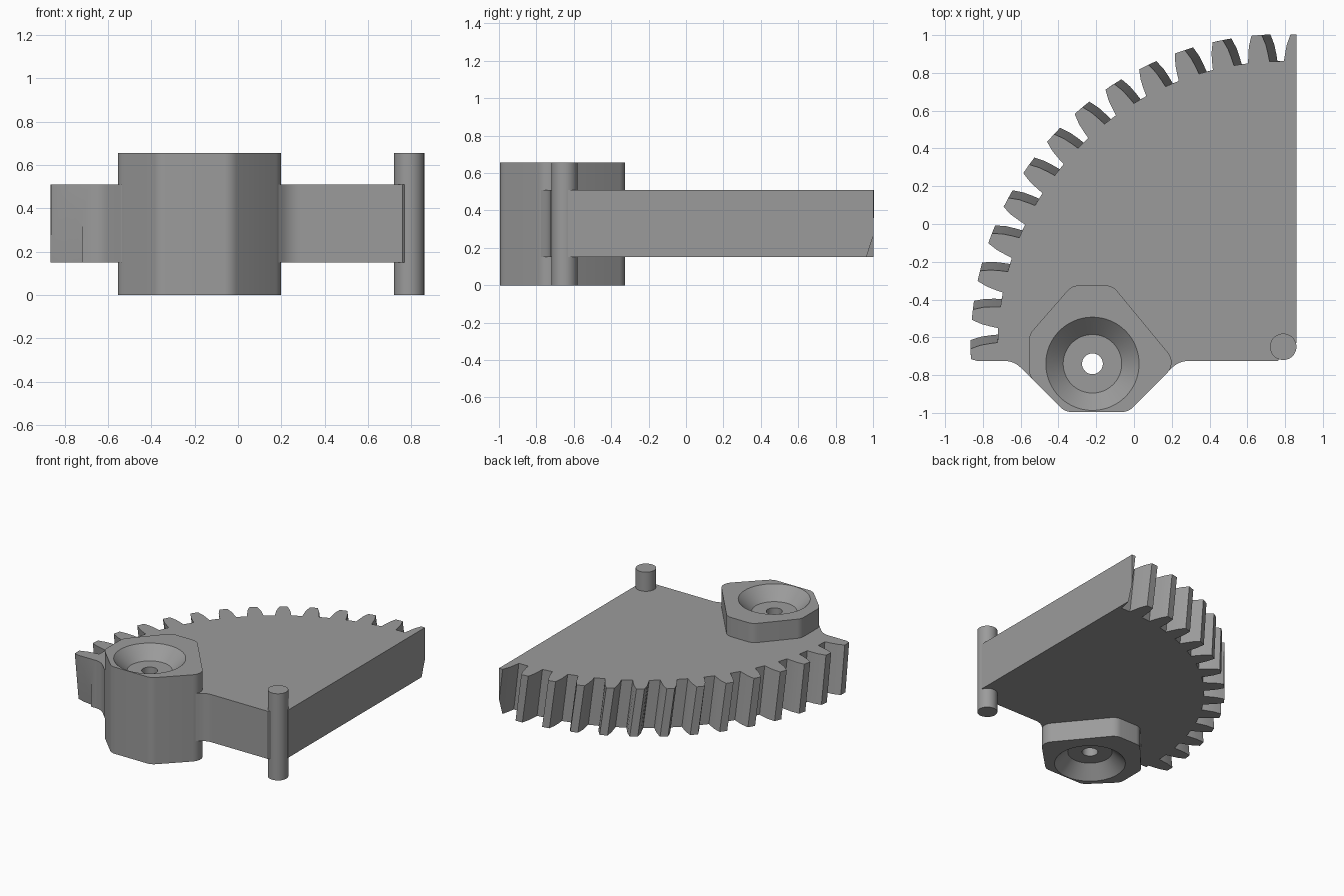
import bpy, bmesh, math
from mathutils import Vector

if "Cube" in bpy.data.objects:
    bpy.data.objects.remove(bpy.data.objects["Cube"])

PIVOT = Vector((0.79, -0.65))      # gear centre
BORE = Vector((-0.22, -0.74))      # hub bore centre
HEIGHT = 0.655
PLATE_Z = (0.15, 0.51)

grey = bpy.data.materials.new("plain grey")
grey.diffuse_color = (0.33, 0.33, 0.33, 1)
grey.use_nodes = True
grey.node_tree.nodes["Principled BSDF"].inputs["Base Color"].default_value = grey.diffuse_color


def loft(name, rings):
    """Closed solid through a list of equal-length rings of 3D points."""
    bm = bmesh.new()
    loops = [[bm.verts.new(p) for p in ring] for ring in rings]
    n = len(loops[0])
    for a, b in zip(loops, loops[1:]):
        for i in range(n):
            j = (i + 1) % n
            bm.faces.new((a[i], a[j], b[j], b[i]))
    bm.faces.new(loops[0][::-1])
    bm.faces.new(loops[-1])
    bmesh.ops.recalc_face_normals(bm, faces=bm.faces)
    me = bpy.data.meshes.new(name)
    bm.to_mesh(me)
    bm.free()
    me.materials.append(grey)
    ob = bpy.data.objects.new(name, me)
    bpy.context.collection.objects.link(ob)
    return ob


def prism(name, pts, z0, z1):
    return loft(name, [[(p[0], p[1], z) for p in pts] for z in (z0, z1)])


def circle(c, r, z, n=64):
    return [(c[0] + r * math.cos(math.tau * i / n),
             c[1] + r * math.sin(math.tau * i / n), z) for i in range(n)]


def rounded(corners, steps=6):
    """Replace each (x, y, radius) corner by an arc."""
    out = []
    for i, (x, y, r) in enumerate(corners):
        p = Vector((x, y))
        if r == 0:
            out.append(p)
            continue
        a = (Vector(corners[i - 1][:2]) - p).normalized()
        b = (Vector(corners[(i + 1) % len(corners)][:2]) - p).normalized()
        half = a.angle(b) / 2
        centre = p + (a + b).normalized() * r / math.sin(half)
        s = p + a * r / math.tan(half) - centre
        e = p + b * r / math.tan(half) - centre
        sweep = s.angle(e)
        for k in range(steps + 1):
            t = k / steps
            out.append(centre + (s * math.sin((1 - t) * sweep)
                                 + e * math.sin(t * sweep)) / math.sin(sweep))
    return out


def boolean(ob, cutter, operation):
    mod = ob.modifiers.new("cut", 'BOOLEAN')
    mod.object, mod.operation, mod.solver = cutter, operation, 'EXACT'
    bpy.context.view_layer.objects.active = ob
    bpy.ops.object.modifier_apply(modifier=mod.name)
    bpy.data.objects.remove(cutter)


# Full helical gear of 50 teeth, later trimmed to a sector
half_tooth = [(-2.15, 1.512), (-1.95, 1.55), (-1.62, 1.60), (-0.95, 1.655)]
tooth = half_tooth + [(-a, r) for a, r in reversed(half_tooth)]
rings = []
for z, twist in zip(PLATE_Z, (-1.6, 0.0)):
    ring = []
    for k in range(50):
        for a, r in tooth:
            t = math.radians(94.9 + 7.2 * k + a + twist)
            ring.append((PIVOT.x + r * math.cos(t), PIVOT.y + r * math.sin(t), z))
    rings.append(ring)
gear = loft("gear_sector", rings)

# Sector outline, flaring into the hub along the front edge
outline = rounded([
    (0.86, -0.63, 0), (0.86, 1.2, 0), (-1.1, 1.2, 0), (-1.1, -0.725, 0),
    (-0.635, -0.725, 0.12), (-0.54, -0.82, 0), (-0.22, -0.92, 0),
    (0.16, -0.80, 0), (0.24, -0.725, 0.12), (0.76, -0.725, 0)])
boolean(gear, prism("sector_trim", outline, 0, 0.7), 'INTERSECT')
boolean(gear, loft("hub_clearance", [circle(BORE, 0.15, 0.1),
                                     circle(BORE, 0.15, 0.6)]), 'DIFFERENCE')

# Hub block with rounded corners
hub = prism("hub", rounded([
    (-0.328, -0.325, 0.08), (-0.555, -0.585, 0.08), (-0.555, -0.805, 0.08),
    (-0.365, -0.995, 0.08), (-0.03, -0.995, 0.08), (0.227, -0.738, 0.08),
    (-0.114, -0.325, 0.08)]), 0, HEIGHT)

# Through bore with a flat-bottomed conical recess at both ends
bore = [(0.257, -0.01), (0.155, 0.092), (0.055, 0.092)]
bore += [(r, HEIGHT - z) for r, z in reversed(bore)]
boolean(hub, loft("bore", [circle(BORE, r, z) for r, z in bore]), 'DIFFERENCE')

# Pivot pin
pin = loft("pivot_pin", [circle(PIVOT, 0.07, 0, 48), circle(PIVOT, 0.07, HEIGHT, 48)])

for ob in (gear, hub, pin):
    bpy.ops.object.select_all(action='DESELECT')
    ob.select_set(True)
    bpy.context.view_layer.objects.active = ob
    bpy.ops.object.shade_smooth_by_angle(angle=math.radians(25))
